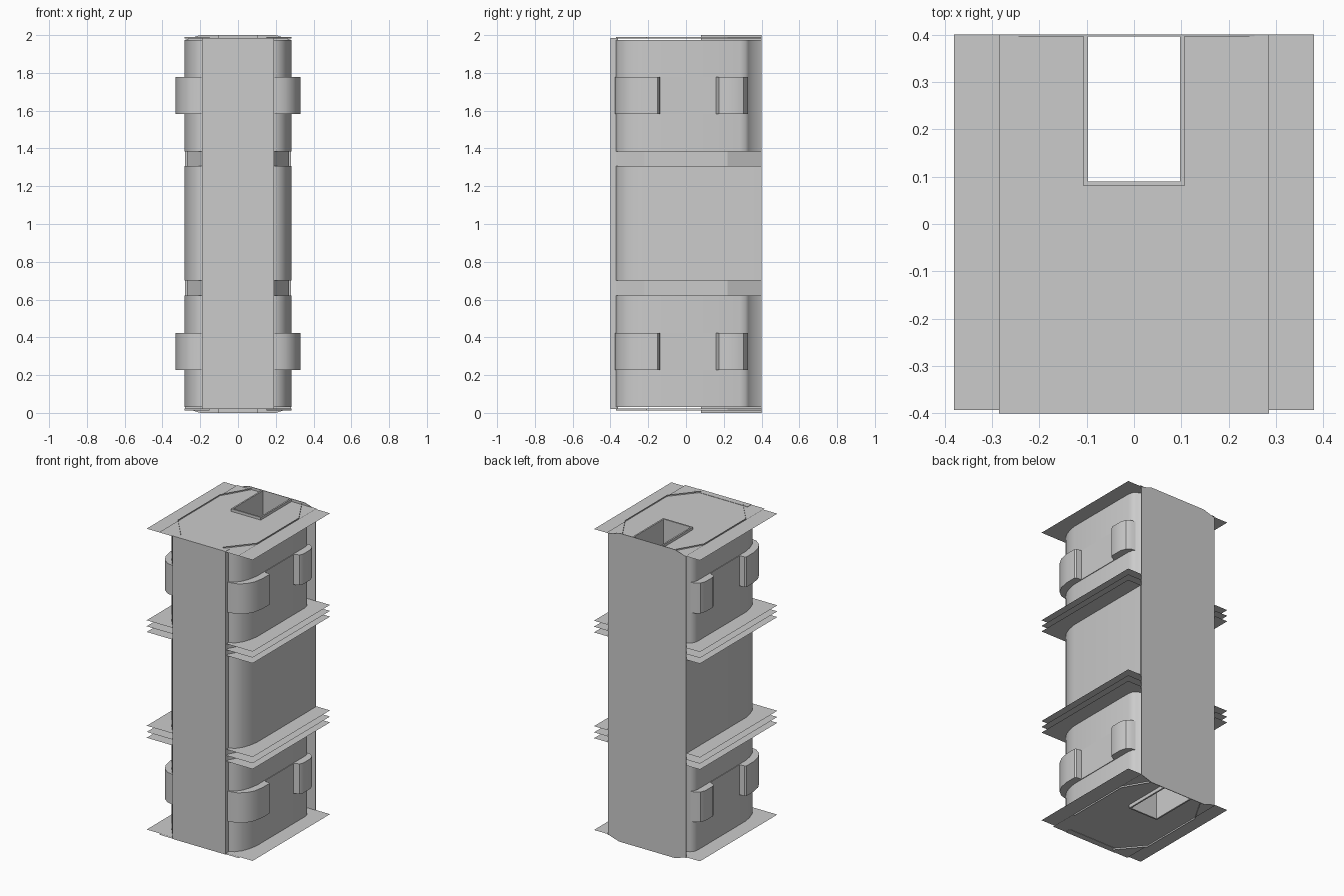
import bpy, math

if "Cube" in bpy.data.objects:
    bpy.data.objects.remove(bpy.data.objects["Cube"])

SLOT_X, SLOT_Y = 0.097, 0.09


def make(name, verts, faces, smooth=False):
    me = bpy.data.meshes.new(name)
    me.from_pydata(verts, [], faces)
    me.update()
    ob = bpy.data.objects.new(name, me)
    bpy.context.collection.objects.link(ob)
    if smooth:
        bpy.ops.object.select_all(action='DESELECT')
        ob.select_set(True)
        bpy.context.view_layer.objects.active = ob
        bpy.ops.object.shade_smooth_by_angle(angle=math.radians(35))
    return ob


def outline(half, slot=True):
    """Mirror a right-hand half outline (front to back) into a closed loop."""
    h = list(half)
    if slot:
        h += [(SLOT_X, h[-1][1]), (SLOT_X, SLOT_Y)]
    return h + [(-x, y) for x, y in reversed(h)]


def prism(name, half, z0, z1, slot=True, smooth=False):
    pts = outline(half, slot)
    n = len(pts)
    verts = [(x, y, z) for z in (z0, z1) for x, y in pts]
    faces = [(i, (i + 1) % n, n + (i + 1) % n, n + i) for i in range(n)]
    faces += [tuple(reversed(range(n))), tuple(range(n, 2 * n))]
    return make(name, verts, faces, smooth)


def sheet(name, half, z):
    pts = outline(half)
    return make(name, [(x, y, z) for x, y in pts], [tuple(range(len(pts)))])


FRONT = [(0.19, -0.37), (0.225, -0.355), (0.255, -0.315), (0.273, -0.265), (0.283, -0.21)]
BLOCK = FRONT + [(0.283, 0.285), (0.276, 0.315), (0.26, 0.33), (0.225, 0.35), (0.2, 0.397)]
MIDDLE = FRONT + [(0.283, 0.397)]
CORE = [(0.19, -0.37), (0.27, -0.22), (0.27, 0.22), (0.19, 0.397)]
CLAMP = [(0.2, -0.377), (0.25, -0.365), (0.29, -0.335), (0.318, -0.285), (0.33, -0.22),
         (0.33, -0.15), (0.322, -0.142), (0.287, -0.138), (0.287, 0.16), (0.32, 0.175),
         (0.33, 0.195), (0.33, 0.27), (0.318, 0.305), (0.29, 0.325), (0.2, 0.335)]

# Central column and the body sections around it
prism("core", CORE, 0.03, 1.975)
prism("lower_body", BLOCK, 0.03, 0.622, smooth=True)
prism("middle_body", MIDDLE, 0.7, 1.308, smooth=True)
prism("upper_body", BLOCK, 1.384, 1.975, smooth=True)

# Wrap-around clamps
prism("lower_clamp", CLAMP, 0.228, 0.423, smooth=True)
prism("upper_clamp", CLAMP, 1.582, 1.778, smooth=True)

# Thin fins
for i, z in enumerate((0.027, 0.622, 0.66, 0.7, 1.308, 1.345, 1.384, 1.978)):
    sheet(f"fin_{i}", [(0.38, -0.393), (0.38, 0.4)], z)

# End caps with their raised edge ribs
rib = [(0.15, -0.37), (0.283, -0.21), (0.283, 0.22), (0.18, 0.397)]
for end, z, zr in (("bottom", 0.022, 0.012), ("top", 1.983, 1.991)):
    sheet(f"{end}_cap", [(0.285, -0.4), (0.285, 0.4)], z)
    for side, s in (("left", -1), ("right", 1)):
        verts = [(s * x, y, h) for h in (z, zr) for x, y in rib]
        make(f"{end}_{side}_rib", verts, [(i, i + 1, i + 5, i + 4) for i in range(3)])

# Slot channel running the full height
prism("slot_channel", [(0.107, 0.08), (0.107, 0.398)], 0.0, 2.0)

# Front panel
prism("front_panel", [(0.19, -0.4), (0.19, -0.36)], 0.02, 1.985, slot=False)

# Back panel with chamfered ends
prof = [(-0.28, 0.025), (-0.2, 0), (0.2, 0), (0.28, 0.025),
        (0.28, 1.975), (0.2, 2), (-0.2, 2), (-0.28, 1.975)]
verts = [(x, y, z) for y in (0.396, 0.4) for x, z in prof]
faces = [(i, i + 8, (i + 1) % 8 + 8, (i + 1) % 8) for i in range(8)]
make("back_panel", verts, faces + [tuple(range(8)), tuple(range(15, 7, -1))])
